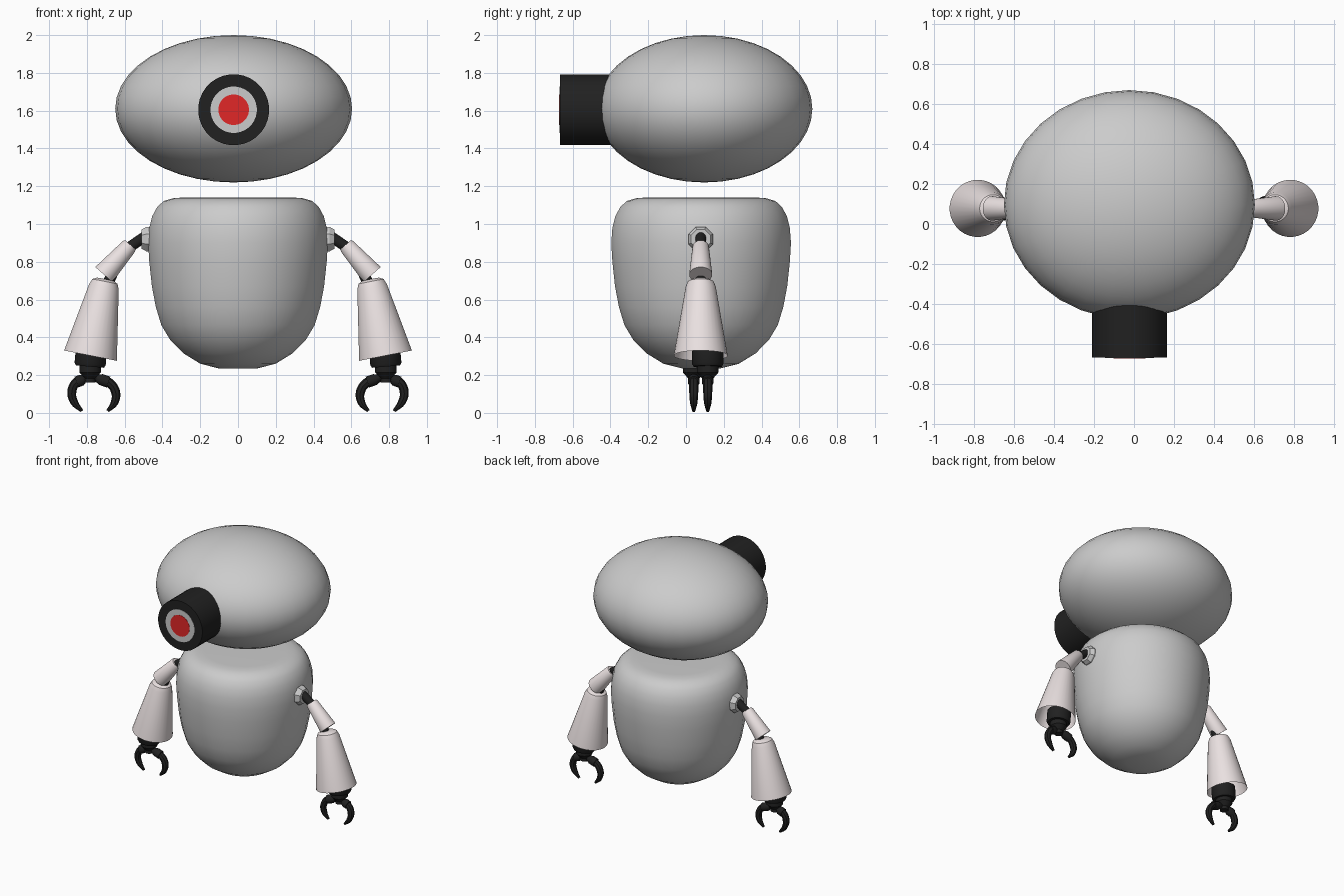
import bpy, bmesh, math
from mathutils import Vector

if "Cube" in bpy.data.objects:
    bpy.data.objects.remove(bpy.data.objects["Cube"])


def material(name, rgb):
    m = bpy.data.materials.new(name)
    m.diffuse_color = (*rgb, 1)
    m.use_nodes = True
    m.node_tree.nodes["Principled BSDF"].inputs["Base Color"].default_value = m.diffuse_color
    return m


BLACK = material("black", (0.015, 0.015, 0.015))
RED = material("red", (0.75, 0.02, 0.02))
SHELL = material("arm_shell", (0.82, 0.75, 0.75))


def finish(ob, mat=None, angle=35):
    if mat:
        ob.data.materials.append(mat)
    bpy.ops.object.select_all(action='DESELECT')
    ob.select_set(True)
    bpy.context.view_layer.objects.active = ob
    if angle:
        bpy.ops.object.shade_smooth_by_angle(angle=math.radians(angle))
    return ob


def lathe(name, a, b, profile, mat=None, n=32, angle=35, caps=(True, True)):
    """Rings of (radius, fraction) along the axis from a to b."""
    a, b = Vector(a), Vector(b)
    q = Vector((0, 0, 1)).rotation_difference(b - a)
    bm = bmesh.new()
    rings = []
    for r, t in profile:
        c = a.lerp(b, t)
        turns = [math.tau * (i + 0.5) / n for i in range(n)]
        rings.append([bm.verts.new(c + q @ Vector((r * math.cos(u), r * math.sin(u), 0)))
                      for u in turns])
    for lo, hi in zip(rings, rings[1:]):
        for i in range(n):
            j = (i + 1) % n
            bm.faces.new((lo[i], lo[j], hi[j], hi[i]))
    if caps[0]:
        bm.faces.new(rings[0][::-1])
    if caps[1]:
        bm.faces.new(rings[-1])
    me = bpy.data.meshes.new(name)
    bm.to_mesh(me)
    bm.free()
    ob = bpy.data.objects.new(name, me)
    bpy.context.collection.objects.link(ob)
    return finish(ob, mat, angle)


def tube(name, points, radii, bevel, mat):
    """Smooth tapered tube through the points."""
    cu = bpy.data.curves.new(name, 'CURVE')
    cu.dimensions = '3D'
    cu.bevel_depth, cu.bevel_resolution, cu.resolution_u = bevel, 2, 5
    cu.use_fill_caps = True
    sp = cu.splines.new('BEZIER')
    sp.bezier_points.add(len(points) - 1)
    for p, co, r in zip(sp.bezier_points, points, radii):
        p.co, p.radius = co, r
        p.handle_left_type = p.handle_right_type = 'AUTO'
    ob = bpy.data.objects.new(name, cu)
    bpy.context.collection.objects.link(ob)
    finish(ob, mat, 0)
    bpy.ops.object.convert(target='MESH')
    return finish(bpy.context.view_layer.objects.active)


# Head
bpy.ops.mesh.primitive_uv_sphere_add(segments=32, ring_count=20, location=(-0.023, 0.097, 1.61))
head = bpy.context.object
head.name = "head"
head.scale = (0.627, 0.572, 0.39)
finish(head)

# Eye: black barrel with a grey ring and a red lens
ex, ez = -0.023, 1.605
for name, r, y0, y1, mat in (("eye_barrel", 0.188, -0.2, -0.668, BLACK),
                             ("eye_ring", 0.123, -0.66, -0.670, None),
                             ("eye_lens", 0.081, -0.66, -0.672, RED)):
    lathe(name, (ex, y0, ez), (ex, y1, ez), [(r, 0), (r, 1)], mat)

# Body
body = [(0.10, 0.235), (0.20, 0.26), (0.29, 0.315), (0.36, 0.385), (0.408, 0.465), (0.437, 0.56),
        (0.458, 0.67), (0.472, 0.80), (0.478, 0.90), (0.472, 0.98), (0.457, 1.04), (0.43, 1.09),
        (0.395, 1.122), (0.34, 1.138), (0.28, 1.14)]
lathe("body", (0, 0.08, 0), (0, 0.08, 1), body)

# Arms: the left one is the right one turned half way round the body
for side, s in (("right", 1), ("left", -1)):
    def P(x, z, y=0):
        return (s * x, 0.078 + s * y, z)

    def part(name):
        return f"{side}_{name}"

    lathe(part("shoulder_bolt"), P(0.44, 0.92), P(0.51, 0.92),
          [(0.07, 0), (0.07, 0.65), (0.055, 1)], None, 8, 0)
    lathe(part("shoulder_rod"), P(0.49, 0.935), P(0.60, 0.86), [(0.029, 0), (0.029, 1)], BLACK, 16)
    lathe(part("upper_arm"), P(0.57, 0.89), P(0.71, 0.732),
          [(0.036, 0), (0.043, 0.05), (0.061, 1)], SHELL)
    lathe(part("elbow_rod"), P(0.655, 0.76), P(0.705, 0.65), [(0.03, 0), (0.03, 1)], BLACK, 16)
    # Forearm shell is open underneath
    lathe(part("forearm"), P(0.702, 0.708), P(0.781, 0.303),
          [(0.045, 0), (0.068, 0.03), (0.08, 0.1), (0.143, 1)], SHELL, caps=(True, False))

    # Wrist and hub
    w = 0.037
    lathe(part("wrist"), P(0.776, 0.34, w), P(0.784, 0.245, w),
          [(0.083, 0), (0.083, 0.85), (0.075, 1)], BLACK)
    lathe(part("hand_hub"), P(0.783, 0.25, w), P(0.784, 0.16, w),
          [(0.058, 0), (0.058, 0.4), (0.03, 0.75), (0.03, 1)], BLACK, 16)

    # Two curved fingers on short knuckles
    claws = {"outer": [(0.80, 0.185), (0.855, 0.163), (0.880, 0.11), (0.866, 0.055), (0.826, 0.01)],
             "inner": [(0.765, 0.19), (0.685, 0.163), (0.648, 0.11), (0.654, 0.055), (0.69, 0.01)]}
    for f, pts in claws.items():
        tube(part(f + "_finger"), [P(x, z, w) for x, z in pts],
             [0.7, 1, 1, 0.85, 0.35], 0.024, BLACK)
        (x0, z0), (x1, z1) = pts[:2]
        lathe(part(f + "_knuckle"), P(x0, z0, w), P(x1, z1, w),
              [(0.02, 0.2), (0.031, 0.5), (0.031, 1.0)], BLACK, 12)
